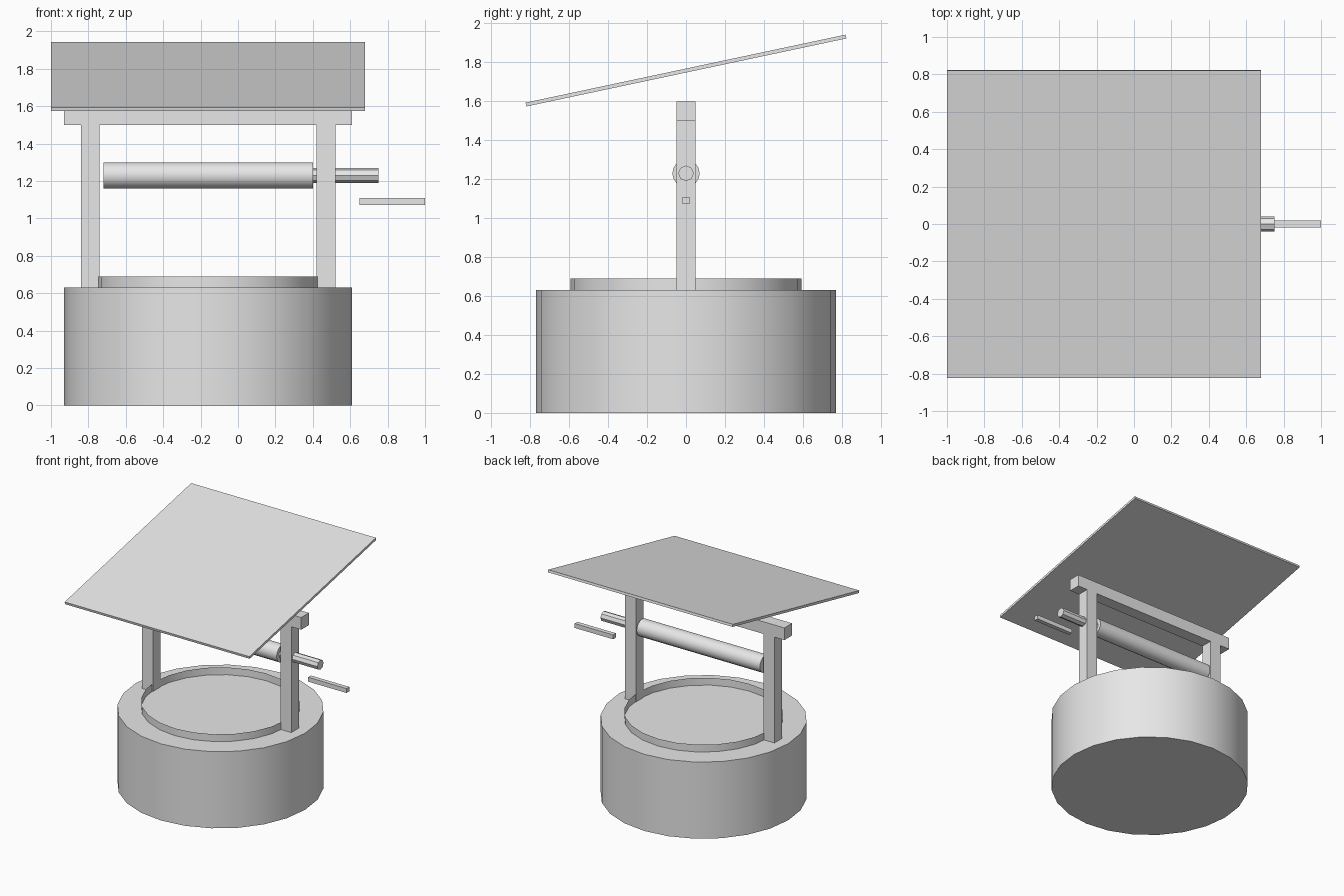
import bpy
import math

cube = bpy.data.objects.get("Cube")
if cube:
    bpy.data.objects.remove(cube, do_unlink=True)

CX = -0.16          # centre of the round base
AXLE_Z = 1.23       # height of the winding roller

grey = bpy.data.materials.new("plain_grey")
grey.use_nodes = True
COLOUR = (0.8, 0.8, 0.8, 1)
grey.diffuse_color = COLOUR
grey.node_tree.nodes["Principled BSDF"].inputs["Base Color"].default_value = COLOUR


def finish(name):
    obj = bpy.context.object
    obj.name = name
    obj.data.materials.append(grey)
    return obj


def box(name, centre, size, tilt=0):
    bpy.ops.mesh.primitive_cube_add(size=1, location=centre)
    obj = finish(name)
    obj.scale = size
    bpy.ops.object.transform_apply(location=False, rotation=False, scale=True)
    obj.rotation_euler.x = tilt
    return obj


def cylinder(name, centre, radius, depth, sides, turn=(0, 0, 0), cap="NGON"):
    bpy.ops.mesh.primitive_cylinder_add(
        vertices=sides, radius=radius, depth=depth, location=centre,
        rotation=turn, end_fill_type=cap)
    obj = finish(name)
    bpy.ops.object.shade_smooth_by_angle(angle=math.radians(35))
    return obj


# Round base and the thin open rim standing on it
cylinder("well_base", (CX, 0, 0.315), 0.77, 0.63, 24)
cylinder("well_rim", (CX, 0, 0.66), 0.592, 0.06, 24, cap="NOTHING")

# Frame: two posts and a cross beam
for side, name in ((-1, "right_post"), (1, "left_post")):
    box(name, (CX + side * 0.63, 0, 1.065), (0.1, 0.1, 0.87))
box("cross_beam", (CX, 0, 1.55), (1.54, 0.1, 0.1))

# Winding roller, axle and crank handle
along_x = (0, math.pi / 2, 0)
cylinder("roller", (CX, 0, AXLE_Z), 0.07, 1.12, 16, along_x)
cylinder("axle", (0.575, 0, AXLE_Z), 0.04, 0.35, 8, along_x)
box("crank_handle", (0.825, 0, 1.09), (0.35, 0.036, 0.036))

# Tilted flat roof
box("roof", (CX, 0, 1.758), (1.68, 1.68, 0.02), math.radians(12))
